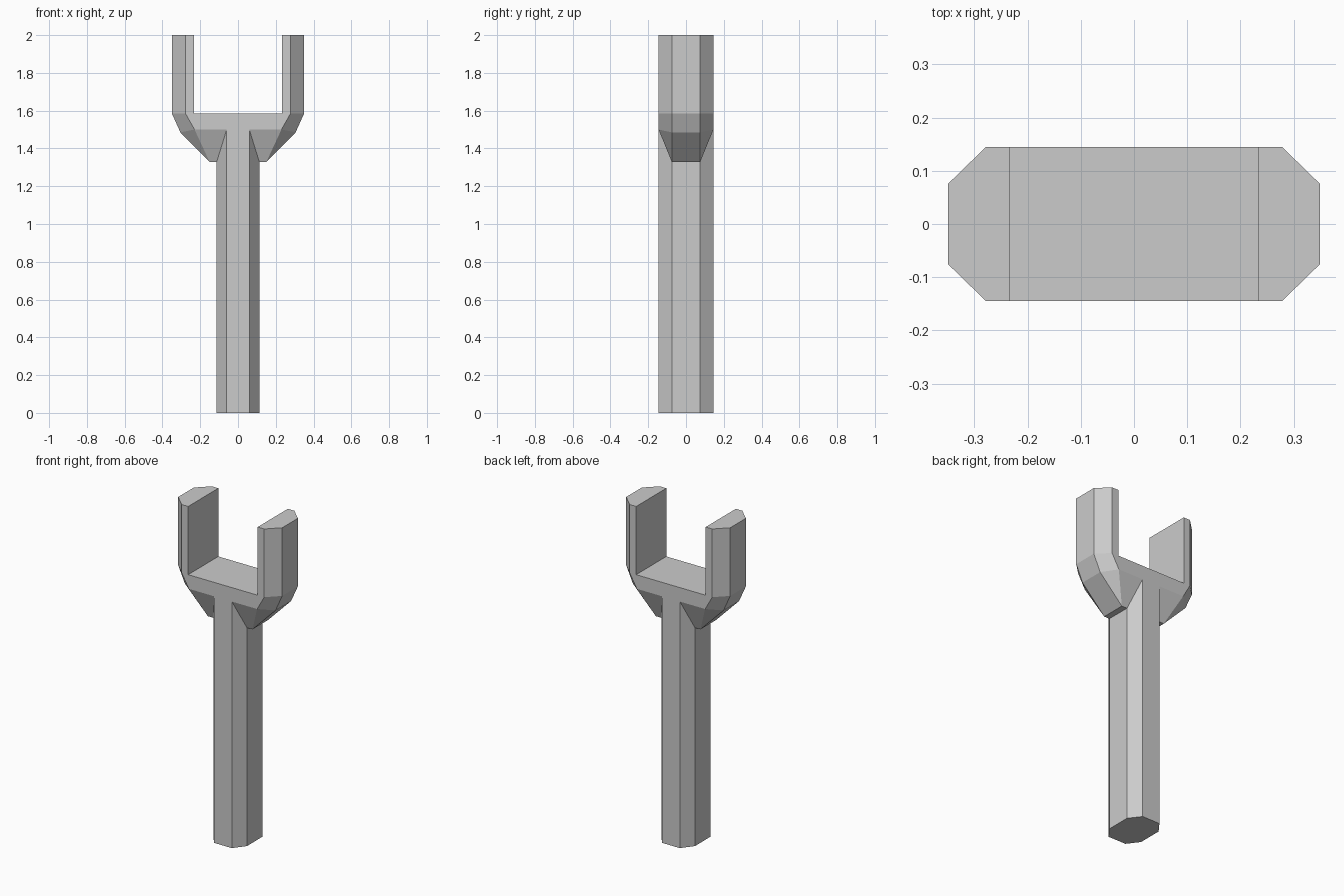
import bpy, bmesh
from math import radians
from mathutils import Matrix

if "Cube" in bpy.data.objects:
    bpy.data.objects.remove(bpy.data.objects["Cube"])

D, C = 0.145, 0.075                     # half depth, half width of the chamfered side
bm = bmesh.new()


def face(*points):
    bm.faces.new([bm.verts.new(p) for p in points])


def at_y(y, profile):
    return [(x, y, z) for x, z in profile]


def band(profile_a, ya, profile_b, yb):
    """Bridge two matching xz profiles lying at two depths."""
    a, b = at_y(ya, profile_a), at_y(yb, profile_b)
    for i in range(len(a) - 1):
        face(a[i], a[i + 1], b[i + 1], b[i])


# One quarter of the fork (x > 0, y > 0), mirrored afterwards
shaft_front = [(0.06, 0), (0.06, 1.5)]
shaft_side = [(0.113, 0), (0.113, 1.328)]
arm_front = [(0.23, 1.5), (0.278, 1.585), (0.278, 2)]
arm_side = [(0.305, 1.485), (0.35, 1.585), (0.35, 2)]
foot = (0.15, 1.328)
slot = [(0.234, 2), (0.234, 1.585), (0, 1.585)]

# Flat front outline of shaft, shoulder and prong
face(*at_y(D, [(0, 0)] + shaft_front + arm_front + slot))

# Chamfers of shaft and prong
band(shaft_front, D, shaft_side, C)
band(arm_front, D, arm_side, C)

# Sloping shoulder underside
face((0.06, D, 1.5), (0.23, D, 1.5), (foot[0], C, foot[1]), (0.113, C, 1.328))
face((0.23, D, 1.5), (0.305, C, 1.485), (foot[0], C, foot[1]))

# Outer side of shaft, step, shoulder and prong
side = shaft_side + [foot] + arm_side
band(side, C, side, 0)

# Slot walls, prong top and shaft bottom
band(slot, D, slot, 0)
face((0.234, 0, 2), (0.35, 0, 2), (0.35, C, 2), (0.278, D, 2), (0.234, D, 2))
face((0, 0, 0), (0.113, 0, 0), (0.113, C, 0), (0.06, D, 0), (0, D, 0))

# Mirror to all four quarters and clean up flat seams
for axis in (0, 1):
    half = bmesh.ops.duplicate(bm, geom=bm.verts[:] + bm.edges[:] + bm.faces[:])
    verts = [g for g in half["geom"] if isinstance(g, bmesh.types.BMVert)]
    scale = [1, 1, 1]
    scale[axis] = -1
    bmesh.ops.transform(bm, matrix=Matrix.Diagonal(scale + [1]), verts=verts)
bmesh.ops.remove_doubles(bm, verts=bm.verts[:], dist=0.0005)
bmesh.ops.recalc_face_normals(bm, faces=bm.faces[:])
bmesh.ops.dissolve_limit(bm, angle_limit=radians(0.5), verts=bm.verts[:], edges=bm.edges[:])

mesh = bpy.data.meshes.new("forked_post")
bm.to_mesh(mesh)
bm.free()
bpy.context.collection.objects.link(bpy.data.objects.new("forked_post", mesh))
